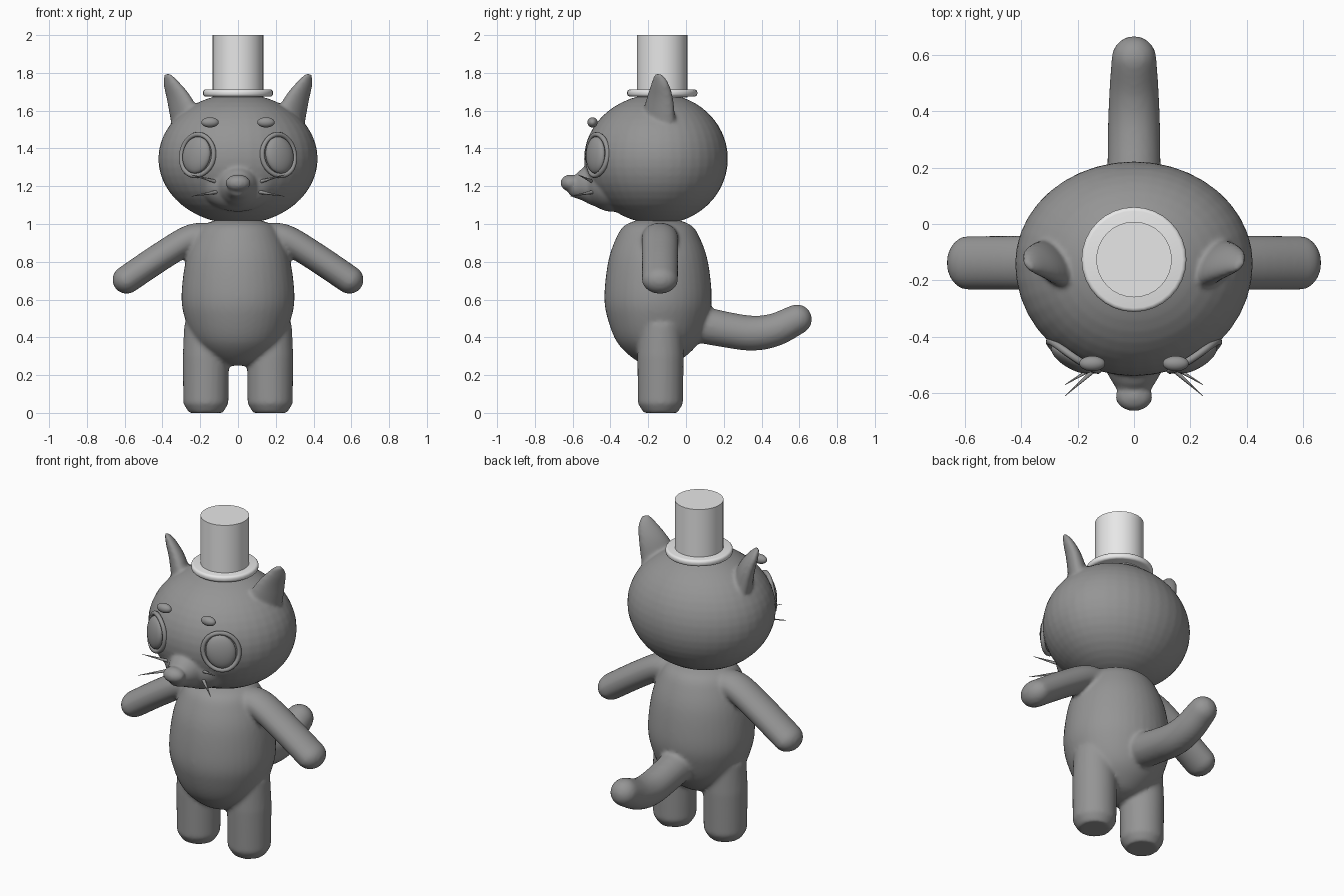
import bpy, bmesh, math
from mathutils import Vector, Matrix

if "Cube" in bpy.data.objects:
    bpy.data.objects.remove(bpy.data.objects["Cube"], do_unlink=True)


def make_material(name, value):
    mat = bpy.data.materials.new(name)
    mat.use_nodes = True
    colour = (value, value, value, 1)
    mat.diffuse_color = colour
    mat.node_tree.nodes["Principled BSDF"].inputs["Base Color"].default_value = colour
    return mat


FUR = make_material("grey_fur", 0.3)
HAT = make_material("pale_hat", 0.8)


def finish(bm, name, mat, voxel=None, angle=60):
    """Turn a bmesh into an object, optionally fusing its parts into one skin."""
    bmesh.ops.recalc_face_normals(bm, faces=bm.faces)
    mesh = bpy.data.meshes.new(name)
    bm.to_mesh(mesh)
    bm.free()
    obj = bpy.data.objects.new(name, mesh)
    bpy.context.collection.objects.link(obj)
    mesh.materials.append(mat)
    if voxel:
        remesh = obj.modifiers.new("fuse", 'REMESH')
        remesh.mode = 'VOXEL'
        remesh.voxel_size = voxel
        remesh.use_smooth_shade = True
        soften = obj.modifiers.new("soften", 'SMOOTH')
        soften.factor = 0.5
        soften.iterations = 6
    bpy.ops.object.select_all(action='DESELECT')
    obj.select_set(True)
    bpy.context.view_layer.objects.active = obj
    if voxel:
        bpy.ops.object.shade_smooth()
    else:
        bpy.ops.object.shade_smooth_by_angle(angle=math.radians(angle))
    return obj


def ellipsoid(bm, centre, radii, rotation=Matrix()):
    m = Matrix.Translation(centre) @ rotation @ Matrix.Diagonal((*radii, 1))
    return bmesh.ops.create_uvsphere(bm, u_segments=40, v_segments=24, radius=1, matrix=m)


def catmull(a, b, c, d, t):
    return 0.5 * (2 * b + (c - a) * t + (2 * a - 5 * b + 4 * c - d) * t * t
                  + (3 * b - a - 3 * c + d) * t ** 3)


def tube(bm, points, radii, side, flat=1, smooth=True, round_end=False, sides=24):
    """Loft ellipses along a path; 'side' is the wide axis, 'flat' squashes the other."""
    keys = [Vector((*p, r)) for p, r in zip(points, radii)]
    if smooth:
        ext = [2 * keys[0] - keys[1], *keys, 2 * keys[-1] - keys[-2]]
        keys = [catmull(*ext[i:i + 4], k / 6)
                for i in range(len(ext) - 3) for k in range(6)] + [keys[-1]]
    if round_end:
        tip, step = keys[-1], (keys[-1] - keys[-2]).to_3d().normalized()
        for k in range(1, 7):
            a = math.radians(k * 14)
            p = Vector(tip[:3]) + step * tip[3] * flat * math.sin(a)
            keys.append(Vector((*p, tip[3] * math.cos(a))))
    side = Vector(side).normalized()
    rings = []
    for i, k in enumerate(keys):
        along = Vector((keys[min(i + 1, len(keys) - 1)] - keys[max(i - 1, 0)])[:3])
        other = along.cross(side).normalized()
        rings.append([bm.verts.new(Vector(k[:3]) + k[3] * (
            math.cos(a) * side + flat * math.sin(a) * other))
            for a in (math.tau * j / sides for j in range(sides))])
    for lo, hi in zip(rings, rings[1:]):
        for j in range(sides):
            n = (j + 1) % sides
            bm.faces.new((lo[j], lo[n], hi[n], hi[j]))
    bm.faces.new(rings[0][::-1])
    bm.faces.new(rings[-1])


# Torso, legs, arms and tail fused into one skin
bm = bmesh.new()
torso = [(.25, .04), (.28, .12), (.37, .215), (.5, .268), (.62, .285),
         (.8, .265), (.92, .225), (.99, .18), (1.025, .1)]
tube(bm, [(0, -.148, z) for z, r in torso], [r * 1.05 for z, r in torso],
     (1, 0, 0), flat=.95, sides=40)
for s in (-1, 1):
    leg = [(0, .09), (.05, .12), (.3, .123), (.47, .115)]
    tube(bm, [(s * .17, -.135, z) for z, r in leg], [r for z, r in leg],
         (1, 0, 0), smooth=False)
    arm = [(.12, .93), (.24, .925), (.4, .833), (.59, .705)]
    tube(bm, [(s * x, -.138, z) for x, z in arm], (.09, .097, .097, .096),
         (0, 1, 0), flat=.78, round_end=True)
tail = [(.02, .48), (.2, .443), (.35, .422), (.47, .44), (.587, .495)]
tube(bm, [(0, y, z) for y, z in tail], (.1, .095, .093, .088, .08),
     (1, 0, 0), round_end=True)
finish(bm, "body", FUR, voxel=.012)

# Head with muzzle, snout, nose and ears
bm = bmesh.new()
skull = ellipsoid(bm, (0, 0, 0), (1, 1, 1))
for v in skull["verts"]:
    depth = .40 if v.co.y < 0 else .362
    v.co = Vector((v.co.x * .422, v.co.y * depth - .14, v.co.z * .345 + 1.345))
ellipsoid(bm, (0, -.39, 1.21), (.2, .145, .145))
tube(bm, [(0, -.43, 1.21), (0, -.53, 1.205), (0, -.58, 1.2), (0, -.61, 1.205)],
     (.14, .095, .065, .05), (1, 0, 0))
ellipsoid(bm, (0, -.612, 1.217), (.066, .052, .045))
for s in (-1, 1):
    tube(bm, [(s * .265, -.15, 1.53), (s * .31, -.14, 1.66), (s * .353, -.14, 1.745),
              (s * .376, -.15, 1.795)], (.115, .087, .055, .02), (s * .65, .75, 0), flat=.52)
finish(bm, "head", FUR, voxel=.01)

for s, label in ((1, "left"), (-1, "right")):
    # Eye: a shallow dome inside a raised rim, turned to face along the cheek
    turn = (Matrix.Rotation(s * math.radians(31), 4, 'Z')
            @ Matrix.Rotation(math.radians(-4), 4, 'X')
            @ Matrix.Rotation(s * math.radians(-13), 4, 'Y'))
    centre = Vector((s * .22, -.478, 1.365))
    bm = bmesh.new()
    ellipsoid(bm, centre, (.083, .034, .098), turn)
    finish(bm, label + "_eye", FUR)
    bm = bmesh.new()
    rim = [centre + turn @ Vector((.1 * math.cos(a), .012 * math.cos(a) ** 2,
                                   .11 * math.sin(a)))
           for a in (math.tau * k / 40 for k in range(40))]
    rings = []
    for p in rim:
        out, front = (p - centre).normalized(), turn @ Vector((0, -1, 0))
        rings.append([bm.verts.new(p + .013 * (math.cos(a) * out + math.sin(a) * front))
                      for a in (math.tau * j / 8 for j in range(8))])
    for i in range(40):
        lo, hi = rings[i - 1], rings[i]
        for j in range(8):
            bm.faces.new((lo[j - 1], lo[j], hi[j], hi[j - 1]))
    finish(bm, label + "_eye_rim", FUR)

    # Brow bead
    bm = bmesh.new()
    ellipsoid(bm, (s * .148, -.495, 1.538), (.046, .027, .027))
    finish(bm, label + "_brow", FUR)

    # Whiskers
    bm = bmesh.new()
    for base, tip in (((.11, -.49, 1.26), (.245, -.57, 1.222)),
                      ((.11, -.49, 1.147), (.245, -.61, 1.17))):
        flip = Vector((s, 1, 1))
        tip, base = Vector(tip) * flip, Vector(base) * flip
        if base.z > tip.z:
            base.z, tip.z = tip.z, base.z
        else:
            base.z, tip.z = tip.z, base.z
        tube(bm, [base, tip], (.011, .001), (0, 0, 1), smooth=False, sides=8)
    finish(bm, label + "_whiskers", FUR)


# Hat crown and rounded brim
def disc(name, radius, bottom, top, bevel=0):
    bm = bmesh.new()
    bmesh.ops.create_cone(bm, cap_ends=True, segments=32, radius1=radius, radius2=radius,
                          depth=top - bottom,
                          matrix=Matrix.Translation((0, -.126, (top + bottom) / 2)))
    if bevel:
        edges = [e for e in bm.edges if abs(e.verts[0].co.z - e.verts[1].co.z) < .001]
        bmesh.ops.bevel(bm, geom=edges, offset=bevel, segments=3, profile=.5,
                        affect='EDGES')
    finish(bm, name, HAT, angle=40)


disc("hat_crown", .134, 1.67, 2)
disc("hat_brim", .186, 1.675, 1.712, bevel=.014)
